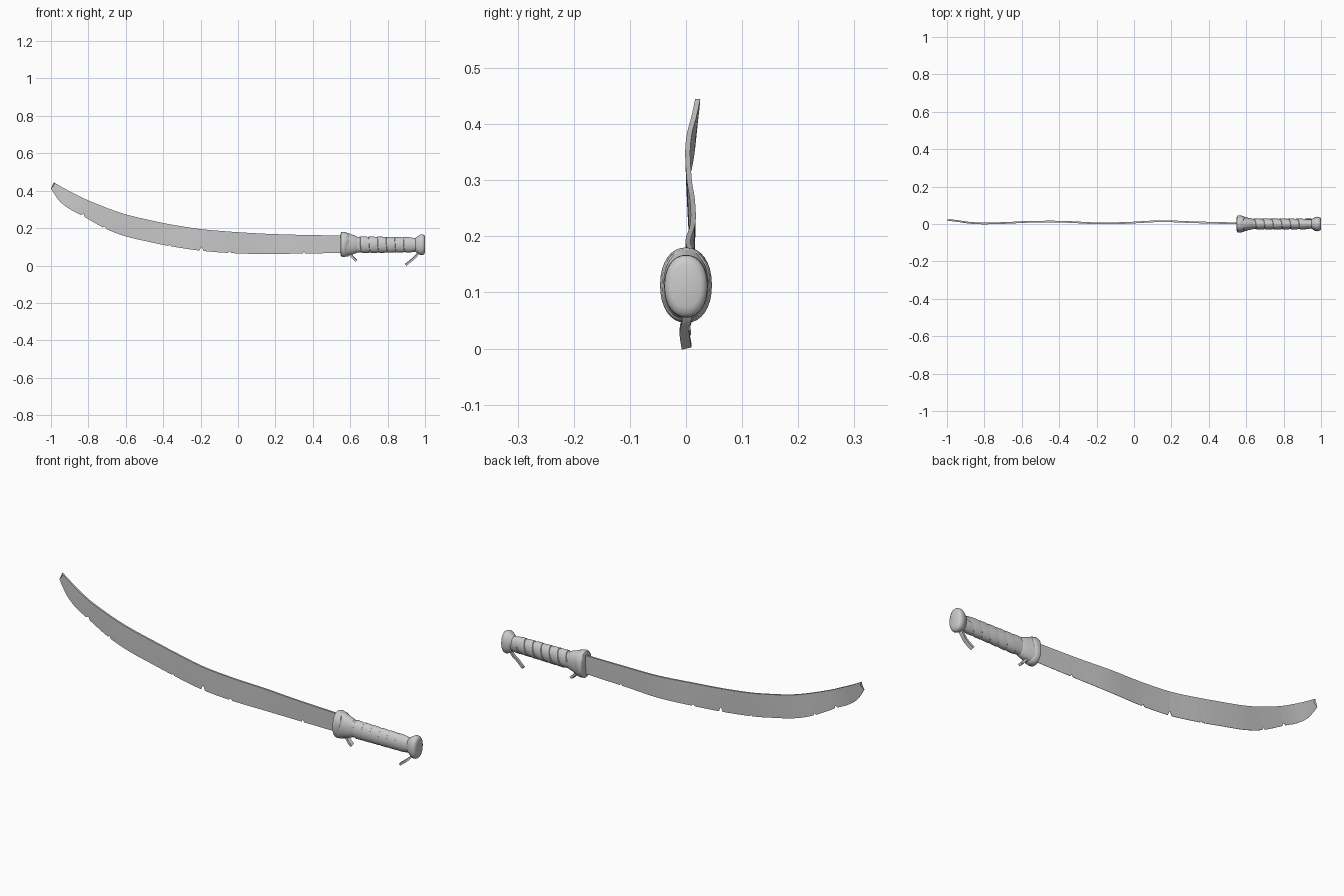
import bpy, bmesh, math
from mathutils import Vector

if "Cube" in bpy.data.objects:
    bpy.data.objects.remove(bpy.data.objects["Cube"])


def make(name, bm, angle=35):
    bmesh.ops.recalc_face_normals(bm, faces=bm.faces)
    me = bpy.data.meshes.new(name)
    bm.to_mesh(me)
    bm.free()
    ob = bpy.data.objects.new(name, me)
    bpy.context.collection.objects.link(ob)
    bpy.ops.object.select_all(action='DESELECT')
    ob.select_set(True)
    bpy.context.view_layer.objects.active = ob
    bpy.ops.object.shade_smooth_by_angle(angle=math.radians(angle))
    return ob


def bridge(bm, rings, closed=True, caps=True):
    """Skin a list of equal-length point rings."""
    vs = [[bm.verts.new(p) for p in r] for r in rings]
    n = len(vs[0])
    for a, b in zip(vs, vs[1:]):
        for i in range(n if closed else n - 1):
            j = (i + 1) % n
            bm.faces.new((a[i], a[j], b[j], b[i]))
    if caps:
        bm.faces.new(vs[0])
        bm.faces.new(vs[-1])


def spline(rows, t):
    """Catmull-Rom through rows of numbers at float index t."""
    i = min(int(t), len(rows) - 2)
    f = t - i
    g = lambda k: rows[max(0, min(len(rows) - 1, k))]
    return [0.5 * (2 * b + (c - a) * f + (2 * a - 5 * b + 4 * c - d) * f * f
                   + (3 * b - a - 3 * c + d) * f ** 3)
            for a, b, c, d in zip(g(i - 1), g(i), g(i + 1), g(i + 2))]


def ellipse(x, cz, ry, rz, n=32, e=0.92, lean=0.0):
    pts = []
    for k in range(n):
        a = 2 * math.pi * k / n
        c, s = math.cos(a), math.sin(a)
        pts.append((x + lean * s, ry * math.copysign(abs(c) ** e, c),
                    cz + rz * math.copysign(abs(s) ** e, s)))
    return pts


# Blade: spine x z, edge x z, sideways warp y
rows = [(-.985, .445, -1.0, .41, .021), (-.93, .413, -.955, .345, .014),
        (-.87, .382, -.90, .302, .006), (-.80, .348, -.83, .265, .003),
        (-.68, .300, -.714, .200, .006), (-.58, .268, -.607, .158, .011),
        (-.45, .238, -.473, .126, .013), (-.35, .218, -.366, .104, .011),
        (-.20, .195, -.206, .080, .004), (-.04, .181, -.045, .067, .006),
        (.145, .170, .145, .061, .015), (.33, .164, .33, .064, .009),
        (.57, .160, .57, .067, .003)]
nicks = [(3.0, .012, .10), (4.0, .009, .07), (7.0, .008, .05),
         (8.07, .022, .07), (9.0, .009, .05), (11.1, .010, .03)]
stations = {k / 6: 0 for k in range(12 * 6 + 1)}
for t, depth, w in nicks:
    stations = {s: d for s, d in stations.items() if abs(s - t) > w}
    stations.update({t - w: 0, t - w * .2: depth, t + w * .3: depth * .7, t + w: 0})
rings = []
for t in sorted(stations):
    sx, sz, ex, ez, y = spline(rows, t)
    f = stations[t] / math.hypot(sx - ex, sz - ez)
    ex, ez = ex + (sx - ex) * f, ez + (sz - ez) * f
    mx, mz = (sx + ex) / 2, (sz + ez) / 2
    if t == 0:                       # chipped tip
        mx += .015
    rings.append([(sx, y - .0045, sz), (mx, y - .003, mz), (ex, y - .0008, ez),
                  (ex, y + .0008, ez), (mx, y + .003, mz), (sx, y + .0045, sz)])
bm = bmesh.new()
bridge(bm, rings)
make("blade", bm)

# Guard collar, core of the grip, pommel
parts = {
    "guard": [(.549, .113, .038, .058), (.552, .113, .043, .064), (.562, .113, .045, .066),
              (.585, .113, .041, .062), (.61, .112, .033, .053), (.632, .112, .029, .046),
              (.64, .112, .025, .040)],
    "grip_core": [(.62, .111, .026, .041), (.70, .111, .027, .041),
                  (.85, .111, .026, .038), (.97, .111, .024, .034)],
    "pommel": [(.948, .111, .024, .036), (.955, .111, .029, .042), (.968, .111, .036, .051),
               (.978, .111, .039, .056), (.989, .111, .038, .055), (.996, .112, .034, .050),
               (1.0, .112, .027, .038)],
}
for name, prof in parts.items():
    bm = bmesh.new()
    bridge(bm, [ellipse(*p) for p in prof])
    make(name, bm, 50)

# Overlapping cloth flap round the guard mouth, with an uneven hem
bm = bmesh.new()
flap = []
for x, ry, rz, wob in ((.552, .044, .065, 0), (.563, .0462, .0672, 0),
                       (.584, .043, .064, .006), (.586, .040, .061, .006)):
    ring = ellipse(x, .113, ry, rz)
    flap.append([(p[0] + wob * math.sin(3 * 2 * math.pi * k / 32), p[1], p[2])
                 for k, p in enumerate(ring)])
bridge(bm, flap, caps=False)
make("guard_flap", bm, 50)

# Spiral wrap on the grip
bm = bmesh.new()
turns, per, pitch = 6, 28, .051
strip = []
for k in range(turns * per + 1):
    a = 2 * math.pi * k / per
    u = k / (turns * per)
    row = []
    for off, dr in ((0, -.002), (.004, .0035), (.03, .003), (pitch * 1.12, -.001)):
        x = .632 + u * (turns * pitch - .028) + off + .006 * math.sin(a + .6)
        rz, ry = .0415 - .004 * u + dr, .027 - .001 * u + dr
        row.append((x, ry * math.cos(a), .111 + rz * math.sin(a)))
    strip.append(row)
bridge(bm, strip, closed=False, caps=False)
make("grip_wrap", bm, 40)

# Loose cloth ends hanging below the guard and the pommel
ends = {
    "guard_strap": ([(.597, 0, .068), (.608, .001, .050), (.619, -.002, .038), (.632, 0, .026)], .018, .011),
    "pommel_strap": ([(.968, 0, .075), (.953, .001, .052), (.932, -.003, .032), (.897, .001, .004)], .017, .010),
}
for name, (pts, w, th) in ends.items():
    path = [Vector(spline(pts, k / 4)) for k in range(13)]
    rings = []
    for k, p in enumerate(path):
        d = path[min(k + 1, 12)] - path[max(k - 1, 0)]
        n = Vector((-d.z, 0, d.x)).normalized() * th / 2
        s = Vector((0, w / 2, .002))
        rings.append([p + n + s, p + n - s, p - n - s, p - n + s])
    bm = bmesh.new()
    bridge(bm, rings)
    make(name, bm)
